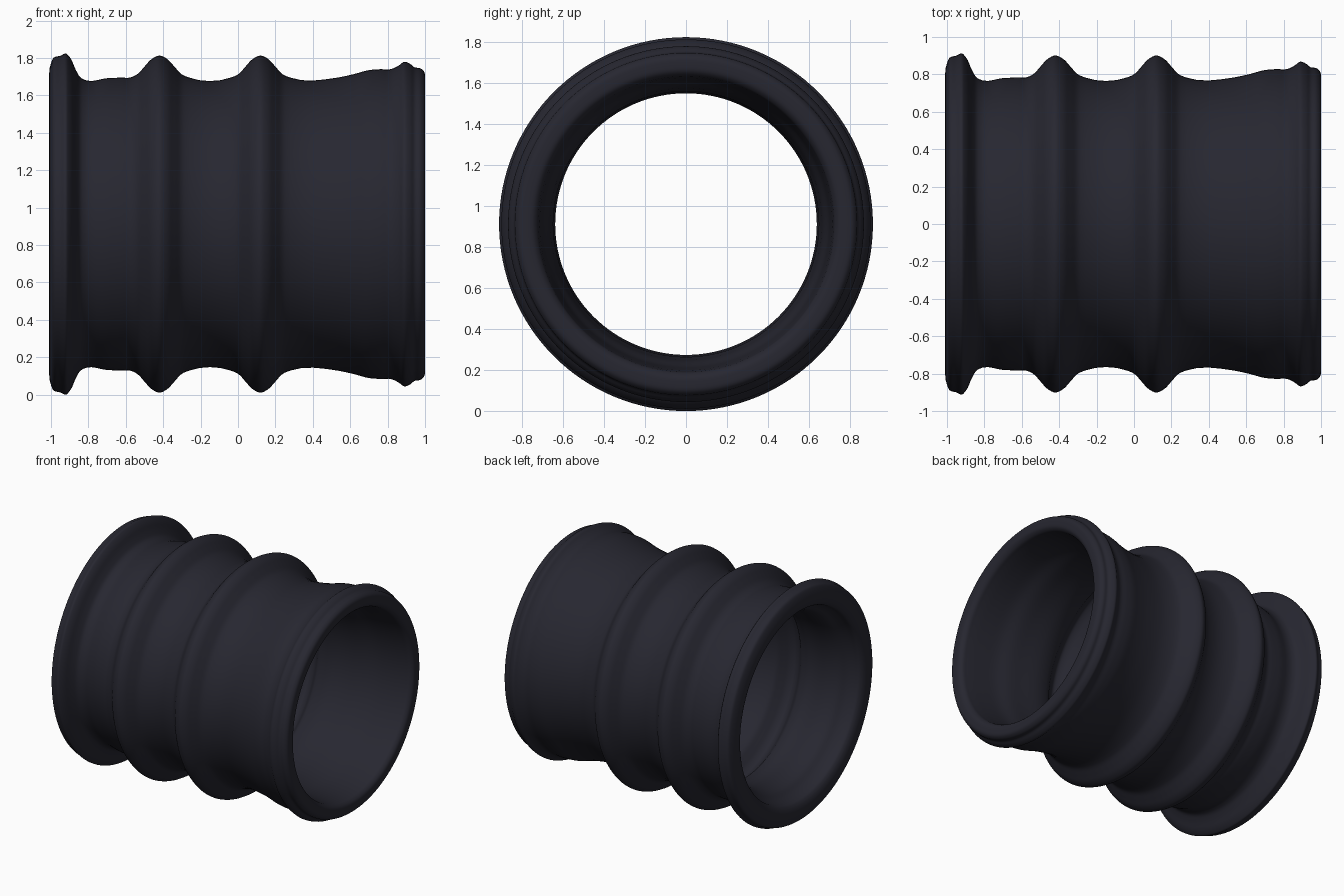
import bpy, bmesh, math
from mathutils import Vector

cube = bpy.data.objects.get("Cube")
if cube:
    bpy.data.objects.remove(cube)

AXIS_Z = 0.912
SEGMENTS = 128
STEPS = 4

rubber = bpy.data.materials.new("dark_rubber")
rubber.use_nodes = True
colour = (0.02, 0.02, 0.03, 1)
rubber.diffuse_color = colour
bsdf = rubber.node_tree.nodes["Principled BSDF"]
bsdf.inputs["Base Color"].default_value = colour
bsdf.inputs["Roughness"].default_value = 0.6


def rib(centre, base, height, half_width):
    """Bell-shaped bellows fold as (x, radius) points."""
    count = 8
    return [(centre + half_width * (2 * i / count - 1),
             base + height * (0.5 - 0.5 * math.cos(2 * math.pi * i / count)))
            for i in range(count + 1)]


def smooth_loop(points):
    """Closed spline through the points, with spacing-aware tangents."""
    pts = [Vector(p) for p in points]
    n = len(pts)
    tangents, out = [], []
    for i in range(n):
        a, b, c = pts[i - 1], pts[i], pts[(i + 1) % n]
        d0, d1 = (b - a).length, (c - b).length
        tangents.append(((b - a) / d0 * d1 + (c - b) / d1 * d0) / (d0 + d1))
    for i in range(n):
        a, b = pts[i], pts[(i + 1) % n]
        d = (b - a).length
        for s in range(STEPS):
            t = s / STEPS
            out.append(a * (2*t**3 - 3*t**2 + 1) + b * (3*t**2 - 2*t**3)
                       + tangents[i] * d * (t**3 - 2*t**2 + t)
                       + tangents[(i + 1) % n] * d * (t**3 - t**2))
    return out


# Outer wall, from the large flange to the small beaded cuff
flange = [(-1, 0.86), (-0.985, 0.89), (-0.95, 0.9), (-0.92, 0.912),
          (-0.9, 0.893), (-0.865, 0.82), (-0.84, 0.782), (-0.81, 0.768),
          (-0.7, 0.78), (-0.62, 0.783)]
cuff = [(0.53, 0.783), (0.62, 0.802), (0.7, 0.823), (0.76, 0.828),
        (0.82, 0.829), (0.86, 0.848), (0.89, 0.868), (0.92, 0.857),
        (0.945, 0.838), (0.975, 0.833), (0.995, 0.815)]
outer = flange + rib(-0.42, 0.783, 0.118, 0.16) + rib(0.12, 0.783, 0.118, 0.16) + cuff

# Inner wall, running back and following the folds
inner_cuff = [(1, 0.78), (0.995, 0.745), (0.975, 0.725), (0.94, 0.718),
              (0.82, 0.706), (0.7, 0.695), (0.6, 0.67), (0.5, 0.66)]
inner_flange = [(-0.65, 0.66), (-0.8, 0.66), (-0.85, 0.675), (-0.9, 0.71),
                (-0.94, 0.728), (-0.98, 0.738), (-0.998, 0.76)]
inner = (inner_cuff + rib(0.12, 0.66, 0.1, 0.14)[::-1]
         + rib(-0.42, 0.66, 0.1, 0.14)[::-1] + inner_flange)

# Spin the closed wall section around the sleeve axis
bm = bmesh.new()
rings = []
for k in range(SEGMENTS):
    a = 2 * math.pi * k / SEGMENTS
    rings.append([bm.verts.new((p.x, p.y * math.cos(a), AXIS_Z + p.y * math.sin(a)))
                  for p in smooth_loop(outer + inner)])
for k in range(SEGMENTS):
    r0, r1 = rings[k], rings[(k + 1) % SEGMENTS]
    for j in range(len(r0)):
        m = (j + 1) % len(r0)
        bm.faces.new((r0[j], r0[m], r1[m], r1[j]))
bmesh.ops.recalc_face_normals(bm, faces=bm.faces)

mesh = bpy.data.meshes.new("bellows_sleeve")
bm.to_mesh(mesh)
bm.free()
mesh.materials.append(rubber)
sleeve = bpy.data.objects.new("bellows_sleeve", mesh)
bpy.context.collection.objects.link(sleeve)
bpy.context.view_layer.objects.active = sleeve
sleeve.select_set(True)
bpy.ops.object.shade_smooth_by_angle(angle=math.radians(40))
